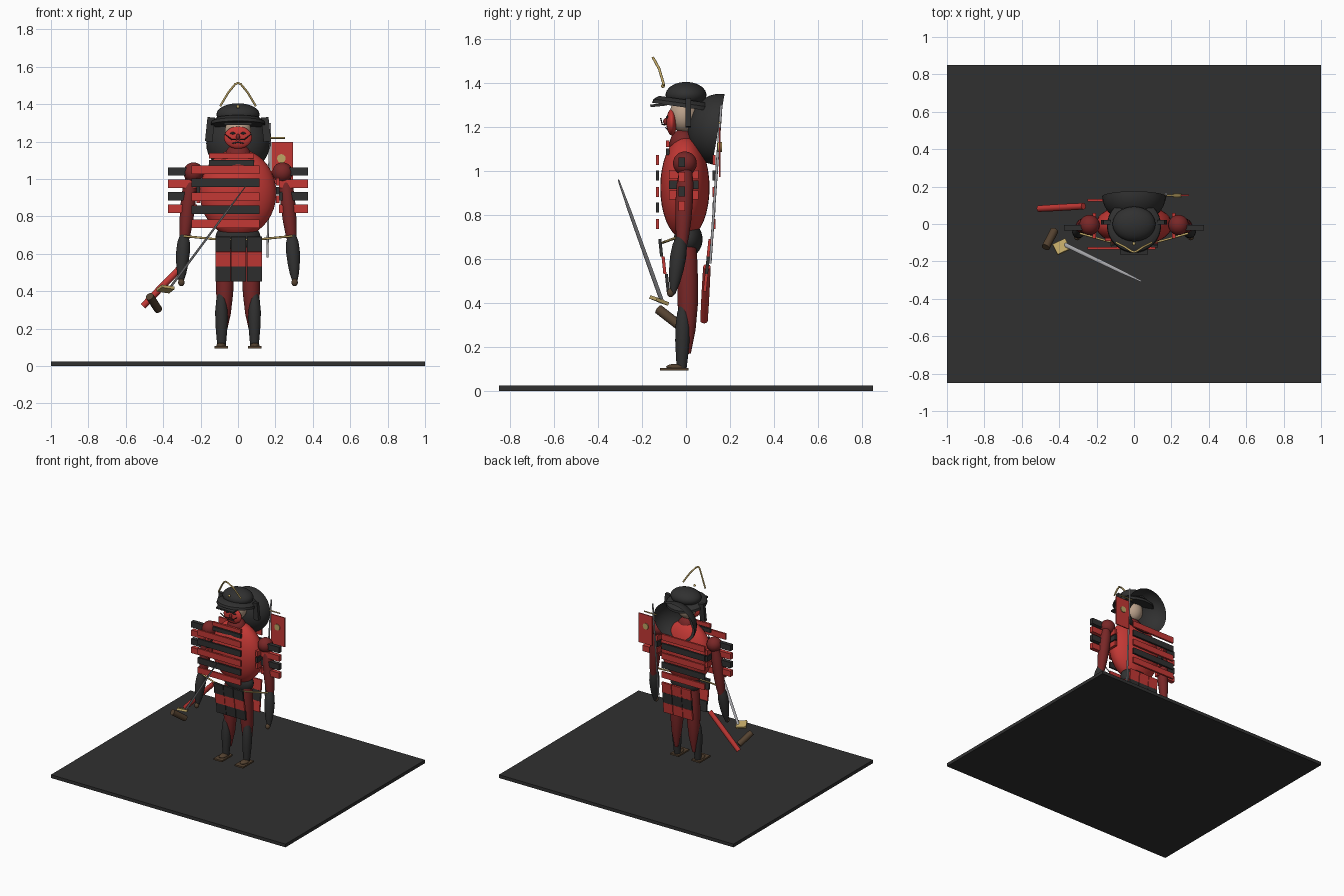
import bpy, bmesh, math
from mathutils import Vector, Matrix

if "Cube" in bpy.data.objects:
    bpy.data.objects.remove(bpy.data.objects["Cube"])


def mat(name, c):
    m = bpy.data.materials.new(name)
    m.diffuse_color = (*c, 1)
    m.use_nodes = True
    m.node_tree.nodes["Principled BSDF"].inputs["Base Color"].default_value = m.diffuse_color
    return m


RED = mat("red_lacquer", (0.55, 0.04, 0.035))
MAROON = mat("dark_red_cloth", (0.19, 0.02, 0.02))
BLACK = mat("black_lacquer", (0.03, 0.03, 0.03))
GOLD = mat("gold", (0.52, 0.38, 0.13))
BROWN = mat("brown_wrap", (0.09, 0.055, 0.03))
STEEL = mat("steel", (0.4, 0.4, 0.42))
SKIN = mat("skin", (0.5, 0.36, 0.26))


def finish(name, bm, m, smooth=True):
    bmesh.ops.recalc_face_normals(bm, faces=bm.faces)
    me = bpy.data.meshes.new(name)
    bm.to_mesh(me)
    bm.free()
    me.materials.append(m)
    ob = bpy.data.objects.new(name, me)
    bpy.context.collection.objects.link(ob)
    if smooth:
        bpy.ops.object.select_all(action='DESELECT')
        ob.select_set(True)
        bpy.context.view_layer.objects.active = ob
        bpy.ops.object.shade_smooth_by_angle(angle=math.radians(40))
    return ob


def box(name, c, size, m, rot=(0, 0, 0)):
    bm = bmesh.new()
    bmesh.ops.create_cube(bm, size=1)
    ob = finish(name, bm, m, False)
    ob.location, ob.scale = c, size
    ob.rotation_euler = [math.radians(a) for a in rot]
    return ob


def ball(name, c, r, m, rot=(0, 0, 0)):
    bm = bmesh.new()
    bmesh.ops.create_uvsphere(bm, u_segments=32, v_segments=18, radius=1)
    ob = finish(name, bm, m)
    ob.location, ob.scale = c, r
    ob.rotation_euler = [math.radians(a) for a in rot]
    return ob


def turned(name, a, b, radii, m, n=20, flat=1.0):
    """Closed round bar from a to b with evenly spaced radii."""
    a, b = Vector(a), Vector(b)
    rot = (b - a).to_track_quat('Z', 'Y').to_matrix()
    bm = bmesh.new()
    rings = []
    for i, r in enumerate(radii):
        p = a.lerp(b, i / (len(radii) - 1))
        rings.append([bm.verts.new(p + rot @ Vector((r * math.cos(t), r * flat * math.sin(t), 0)))
                      for t in (2 * math.pi * k / n for k in range(n))])
    for lo, hi in zip(rings, rings[1:]):
        for k in range(n):
            bm.faces.new((lo[k], lo[(k + 1) % n], hi[(k + 1) % n], hi[k]))
    bm.faces.new(rings[0])
    bm.faces.new(rings[-1])
    return finish(name, bm, m)


def cord(name, pts, r, m):
    cu = bpy.data.curves.new(name, 'CURVE')
    cu.dimensions, cu.bevel_depth, cu.bevel_resolution = '3D', r, 2
    cu.use_fill_caps = True
    s = cu.splines.new('POLY')
    s.points.add(len(pts) - 1)
    for p, q in zip(s.points, pts):
        p.co = (*q, 1)
    cu.materials.append(m)
    ob = bpy.data.objects.new(name, cu)
    bpy.context.collection.objects.link(ob)
    return ob


# base slab
box("base", (0, 0, 0.0125), (2, 1.7, 0.025), BLACK)

# body
ball("torso", (0, -0.005, 0.925), (0.205, 0.112, 0.235), RED)
ball("neck", (0, -0.015, 1.12), (0.07, 0.06, 0.07), MAROON)
ball("hips", (0, 0.01, 0.69), (0.12, 0.065, 0.08), BLACK)

# chest and back plate rows, offset to one side
for i, z in enumerate((1.05, 0.98, 0.905, 0.835, 0.76)):
    m = BLACK if i % 2 else RED
    for side, y in (("front", -0.13), ("back", 0.127)):
        box(f"{side}_plate_{i}", (-0.067, y, z), (0.365, 0.014, 0.045), m)
for i, (z, m) in enumerate(((1.125, RED), (1.088, BLACK))):
    box(f"collar_plate_{i}", (-0.035, -0.082, z), (0.24, 0.016, 0.03), m)

# skirt plates, front and back
for col in (-0.08, 0.003, 0.087):
    for i, z in enumerate((0.652, 0.572, 0.492)):
        box("front_skirt_plate", (col, -0.115 + 0.015 * i, z), (0.08, 0.014, 0.08),
            RED if i == 1 else BLACK, (6, 0, 0))
        box("back_skirt_plate", (col, 0.105 - 0.008 * i, z), (0.08, 0.014, 0.08),
            BLACK if i == 1 else RED, (-6, 0, 0))

# paired parts
for s, side in ((-1, "right"), (1, "left")):
    ball(side + "_shoulder", (s * 0.238, -0.005, 1.035), (0.054, 0.054, 0.054), MAROON)
    turned(side + "_upper_arm", (s * 0.25, 0, 1.03), (s * 0.293, -0.02, 0.62),
           (0.025, 0.038, 0.04, 0.037, 0.03, 0.015), MAROON)
    turned(side + "_forearm", (s * 0.287, -0.02, 0.72), (s * 0.305, -0.06, 0.44),
           (0.015, 0.033, 0.037, 0.033, 0.025, 0.01), BLACK)
    ball(side + "_hand", (s * 0.303, -0.07, 0.447), (0.017, 0.017, 0.02), BROWN)
    for i in range(4):
        box(f"{side}_shoulder_guard_{i}", (s * 0.298, -0.02, 1.04 - 0.066 * i),
            (0.155, 0.03, 0.045), RED if i % 2 else BLACK)
    for i in range(3):
        box(f"{side}_side_plate_{i}", (s * 0.212, -0.01, 0.985 - 0.047 * i),
            (0.02, 0.135, 0.04), BLACK if i % 2 else RED)
    turned(side + "_thigh", (s * 0.066, 0.005, 0.72), (s * 0.075, 0.01, 0.17),
           (0.035, 0.045, 0.048, 0.046, 0.035, 0.012), MAROON)
    turned(side + "_shin", (s * 0.088, -0.01, 0.42), (s * 0.088, -0.02, 0.1),
           (0.01, 0.028, 0.034, 0.033, 0.028, 0.022), BLACK)
    box(side + "_sandal", (s * 0.09, -0.053, 0.1), (0.072, 0.13, 0.012), BROWN)
    ball(side + "_foot", (s * 0.09, -0.045, 0.11), (0.026, 0.045, 0.014), BROWN)
    # helmet turn-back wing
    box(side + "_helmet_wing", (s * 0.15, 0.01, 1.265), (0.04, 0.025, 0.13), BLACK, (0, s * -6, 0))

# belt cord
cord("belt_cord", [(-0.29, -0.05, 0.695), (-0.14, -0.092, 0.68), (0, -0.105, 0.675),
                   (0.14, -0.092, 0.68), (0.29, -0.05, 0.695)], 0.006, GOLD)

# head and face mask
ball("head", (0, -0.01, 1.255), (0.07, 0.065, 0.08), SKIN)
ball("face_mask", (0, -0.065, 1.222), (0.075, 0.024, 0.06), RED)
ball("mask_nose", (0, -0.09, 1.225), (0.01, 0.014, 0.016), MAROON)
cord("mask_mouth", [(-0.03, -0.085, 1.19), (0, -0.092, 1.197), (0.03, -0.085, 1.19)], 0.003, BLACK)
for s in (-1, 1):
    ball("mask_eye", (s * 0.028, -0.085, 1.245), (0.014, 0.006, 0.006), BLACK)
    cord("mask_whisker", [(s * 0.008, -0.095, 1.21), (s * 0.035, -0.108, 1.212),
                          (s * 0.07, -0.115, 1.24)], 0.003, BLACK)

# helmet bowl and brim
ball("helmet_bowl", (0, 0, 1.345), (0.115, 0.093, 0.06), BLACK)
turned("helmet_brim", (0, -0.01, 1.29), (0, -0.005, 1.325), (0.145, 0.142, 0.118), BLACK, 32)
box("helmet_peak", (0, -0.125, 1.3), (0.15, 0.075, 0.012), BLACK, (6, 0, 0))

# neck guard: open half shell facing backward
bm = bmesh.new()
bmesh.ops.create_uvsphere(bm, u_segments=32, v_segments=20, radius=1)
bmesh.ops.bisect_plane(bm, geom=bm.verts[:] + bm.edges[:] + bm.faces[:], dist=1e-5,
                       plane_co=(0, 0, 0), plane_no=(0, 1, 0), clear_outer=True)
bm.transform(Matrix.Translation((0, 0.147, 1.19)) @ Matrix.Rotation(math.radians(-10), 4, 'X')
             @ Matrix.Diagonal((0.17, 0.14, 0.162, 1)))
finish("neck_guard", bm, BLACK)

# crest
cord("helmet_crest", [(-0.095, -0.1, 1.39), (-0.05, -0.122, 1.465), (-0.015, -0.145, 1.507),
                      (0, -0.15, 1.514), (0.015, -0.145, 1.507), (0.05, -0.122, 1.465),
                      (0.095, -0.1, 1.39)], 0.006, GOLD)
ball("crest_stud", (0, -0.105, 1.387), (0.009, 0.009, 0.009), GOLD)

# back banner
turned("banner_pole", (0.157, 0.11, 0.58), (0.172, 0.16, 1.3), (0.006, 0.006), STEEL, 10)
cord("banner_crossbar", [(0.145, 0.153, 1.22), (0.25, 0.153, 1.22)], 0.005, GOLD)
box("banner", (0.236, 0.153, 1.085), (0.115, 0.008, 0.225), RED)
turned("banner_disc", (0.232, 0.143, 1.11), (0.232, 0.163, 1.11), (0.023, 0.023), GOLD)

# sword, grip and scabbard
turned("sword_blade", (-0.37, -0.11, 0.41), (0.04, -0.307, 0.96),
       (0.011, 0.011, 0.01, 0.009, 0.004), STEEL, 8, 0.5)
box("sword_guard", (-0.388, -0.122, 0.412), (0.075, 0.065, 0.016), GOLD, (-20, 8, 25))
turned("sword_grip", (-0.472, -0.125, 0.372), (-0.426, -0.035, 0.302), (0.022, 0.022), BROWN)
turned("scabbard", (-0.27, 0.095, 0.565), (-0.508, 0.082, 0.32),
       (0.017, 0.018, 0.018, 0.017), RED)
